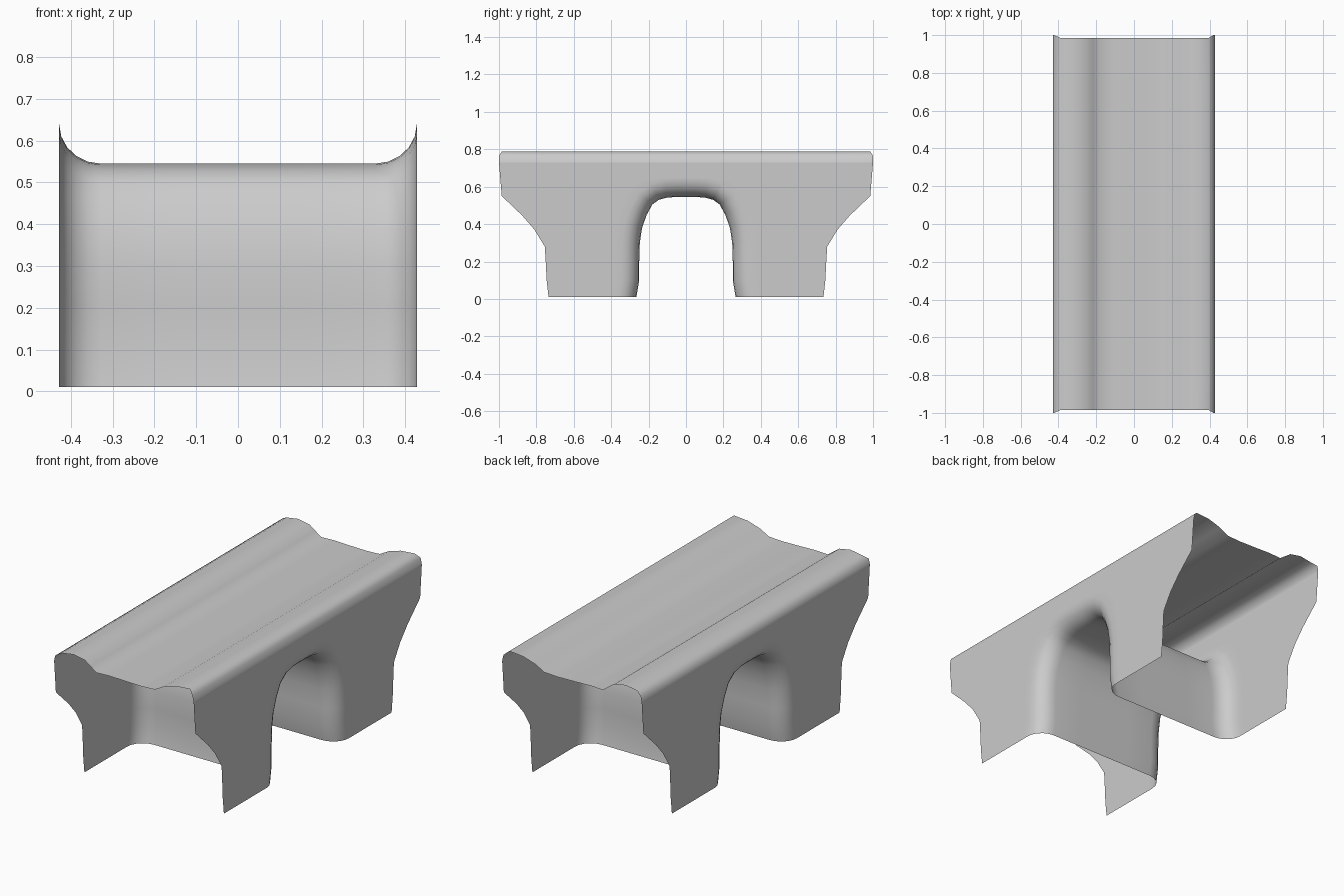
import bpy, bmesh
from math import sin, cos, pi
from mathutils import Vector

if "Cube" in bpy.data.objects:
    bpy.data.objects.remove(bpy.data.objects["Cube"])

HALF_W = 0.428


def grid_object(name, rows):
    """Skin a list of equally long point rows into one smooth open surface."""
    bm = bmesh.new()
    vs = [[bm.verts.new(p) for p in row] for row in rows]
    for a, b in zip(vs, vs[1:]):
        for i in range(len(a) - 1):
            bm.faces.new((a[i], a[i + 1], b[i + 1], b[i]))
    bmesh.ops.recalc_face_normals(bm, faces=bm.faces)
    for f in bm.faces:
        f.smooth = True
    me = bpy.data.meshes.new(name)
    bm.to_mesh(me)
    bm.free()
    ob = bpy.data.objects.new(name, me)
    bpy.context.collection.objects.link(ob)
    return ob


def mirrored(half):
    """Mirror a (y, z) half outline that ends on y = 0."""
    return [Vector(p) for p in half] + [Vector((-y, z)) for y, z in half[-2::-1]]


# Matching outlines: arch opening, and outer edge of the side wall
arch = mirrored([(0.265, 0.01), (0.25, 0.1), (0.25, 0.2), (0.247, 0.3), (0.235, 0.38),
                 (0.21, 0.45), (0.18, 0.505), (0.145, 0.53), (0.1, 0.542),
                 (0.05, 0.545), (0, 0.545)])
wall = mirrored([(0.735, 0.01), (0.745, 0.1), (0.75, 0.2), (0.755, 0.28), (0.81, 0.37),
                 (0.875, 0.445), (0.985, 0.55), (1.0, 0.73), (0.55, 0.73),
                 (0.25, 0.73), (0, 0.73)])

# Outward directions along the arch, level at the feet
normals = []
for i in range(len(arch)):
    if i in (0, len(arch) - 1):
        normals.append(Vector((1 if i == 0 else -1, 0)))
    else:
        t = arch[i + 1] - arch[i - 1]
        normals.append(Vector((t.y, -t.x)).normalized())


def flared(d):
    return [p + n * d for p, n in zip(arch, normals)]


def row(x, outline):
    return [(x, p.x, p.y) for p in outline]


# Right half of the shell: barrel, rounded flare, then side wall
right = []
for k in range(6):
    t = k / 5 * pi / 2
    right.append((HALF_W - 0.1 + 0.1 * sin(t), flared(0.095 * (1 - cos(t)))))
lip = flared(0.095)
for s in (0.1, 0.4, 0.7, 1.0):
    right.append((HALF_W, [a.lerp(b, s) for a, b in zip(lip, wall)]))

# Arch barrel with both side walls
rows = [row(-x, o) for x, o in reversed(right)]
rows += [row(x, arch) for x in (-0.16, 0, 0.16)]
rows += [row(x, o) for x, o in right]
grid_object("arch_and_side_walls", rows)

# Deck with raised rounded parapets
deck = [(-HALF_W, 0.73), (-0.422, 0.76), (-0.39, 0.777), (-0.32, 0.788), (-0.25, 0.775),
        (-0.215, 0.75), (-0.18, 0.725), (-0.1, 0.728), (0, 0.725), (0.1, 0.723),
        (0.18, 0.727), (0.235, 0.757), (0.31, 0.78), (0.395, 0.787), (0.42, 0.765),
        (HALF_W, 0.73)]
rows = []
for k in range(9):
    v = -1 + k / 4
    rows.append([(x, v * (1.0 if abs(x) > 0.4 else 0.985), z) for x, z in deck])
grid_object("bridge_deck", rows)
